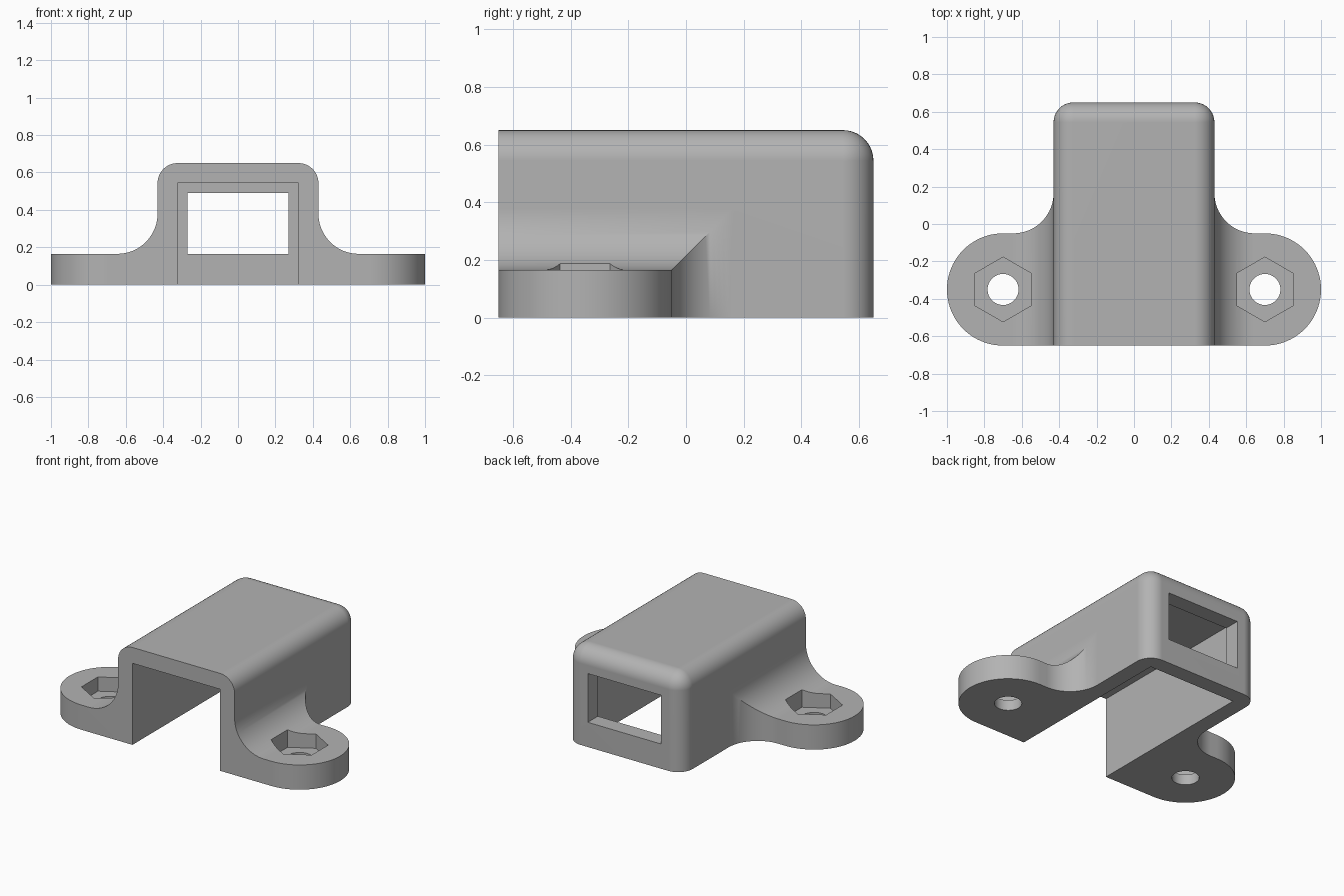
import bpy, bmesh, math
from mathutils import Vector

if "Cube" in bpy.data.objects:
    bpy.data.objects.remove(bpy.data.objects["Cube"])

W, L, H = 0.43, 0.65, 0.65          # body half width, half length, height
WALL, ROUND = 0.106, 0.106
TAB_X, TAB_Y, TAB_R, TAB_H = 0.70, -0.35, 0.30, 0.165
FILLET = 0.215

grey = bpy.data.materials.new("grey plastic")
grey.diffuse_color = (0.45, 0.45, 0.45, 1)
grey.use_nodes = True
grey.node_tree.nodes["Principled BSDF"].inputs["Base Color"].default_value = grey.diffuse_color


def finish(name, bm):
    bmesh.ops.recalc_face_normals(bm, faces=bm.faces)
    mesh = bpy.data.meshes.new(name)
    bm.to_mesh(mesh)
    bm.free()
    mesh.materials.append(grey)
    obj = bpy.data.objects.new(name, mesh)
    bpy.context.collection.objects.link(obj)
    return obj


def prism(name, points, lo, hi, axis="z"):
    """Extrude a 2D outline along z (points are x, y) or y (points are x, z)."""
    bm = bmesh.new()
    place = (lambda a, b, t: (a, b, t)) if axis == "z" else (lambda a, b, t: (a, t, b))
    face = bm.faces.new([bm.verts.new(place(a, b, lo)) for a, b in points])
    new = bmesh.ops.extrude_face_region(bm, geom=[face])["geom"]
    bmesh.ops.translate(bm, verts=[v for v in new if isinstance(v, bmesh.types.BMVert)],
                        vec=Vector(place(0, 0, hi - lo)))
    return finish(name, bm)


def block(name, x, y0, y1, z0, z1):
    return prism(name, [(-x, y0), (x, y0), (x, y1), (-x, y1)], z0, z1)


def arc(cx, cy, r, start, end, n):
    return [(cx + r * math.cos(math.radians(start + (end - start) * i / n)),
             cy + r * math.sin(math.radians(start + (end - start) * i / n)))
            for i in range(n + 1)]


def boolean(target, tool, operation):
    """Apply a boolean and remove its tool."""
    mod = target.modifiers.new("boolean", "BOOLEAN")
    mod.operation, mod.solver, mod.object = operation, "EXACT", tool
    graph = bpy.context.evaluated_depsgraph_get()
    mesh = bpy.data.meshes.new_from_object(target.evaluated_get(graph))
    target.modifiers.clear()
    target.data = mesh
    bpy.data.objects.remove(tool)


# Housing: rounded on the top sides, back top and back uprights
bracket = block("bracket_housing", W, -L, L, 0, H)
bm = bmesh.new()
bm.from_mesh(bracket.data)
rounded = []
for e in bm.edges:
    mid = (e.verts[0].co + e.verts[1].co) / 2
    top, back, side = mid.z > H - 0.01, mid.y > L - 0.01, abs(mid.x) > W - 0.01
    if (top and side) or (top and back) or (back and side):
        rounded.append(e)
bmesh.ops.bevel(bm, geom=rounded, offset=ROUND, segments=10, profile=0.5, affect="EDGES")
bm.to_mesh(bracket.data)
bm.free()

# Mounting tabs: plan outline crossed with a filleted side profile
inner, tangent, back = W - 0.05, W + FILLET, TAB_Y + TAB_R
for s in (1, -1):
    plan = ([(inner, -L)] + arc(TAB_X, TAB_Y, TAB_R, -90, 90, 40)
            + arc(tangent, back + FILLET, FILLET, -90, -180, 20)
            + [(inner, back + FILLET)])
    profile = ([(inner, 0), (1.1, 0), (1.1, TAB_H)]
               + arc(tangent, TAB_H + FILLET, FILLET, -90, -180, 20)
               + [(inner, TAB_H + FILLET)])
    tab = prism("tab", [(s * x, y) for x, y in plan], 0, 0.5)
    cross = prism("tab_profile", [(s * x, z) for x, z in profile], -L, 0.4, "y")
    boolean(tab, cross, "INTERSECT")
    boolean(bracket, tab, "UNION")

# Cavity open at the front and underneath, and the window in the back wall
boolean(bracket, block("cavity", W - WALL, -1, L - WALL, -0.2, H - WALL), "DIFFERENCE")
boolean(bracket, block("window", 0.27, 0.3, 1, TAB_H, 0.49), "DIFFERENCE")

# Screw holes with hexagonal nut pockets
for s in (1, -1):
    hole = prism("hole", arc(s * TAB_X, TAB_Y, 0.083, 0, 360, 36)[:-1], -0.2, 0.5)
    boolean(bracket, hole, "DIFFERENCE")
    pocket = prism("pocket", arc(s * TAB_X, TAB_Y, 0.173, 30, 390, 6)[:-1], 0.07, 0.5)
    boolean(bracket, pocket, "DIFFERENCE")

# Smooth rounded areas while keeping flat faces flat
bpy.context.view_layer.objects.active = bracket
bracket.select_set(True)
bpy.ops.object.shade_smooth_by_angle(angle=math.radians(30))
weighted = bracket.modifiers.new("weighted normals", "WEIGHTED_NORMAL")
weighted.keep_sharp = True
